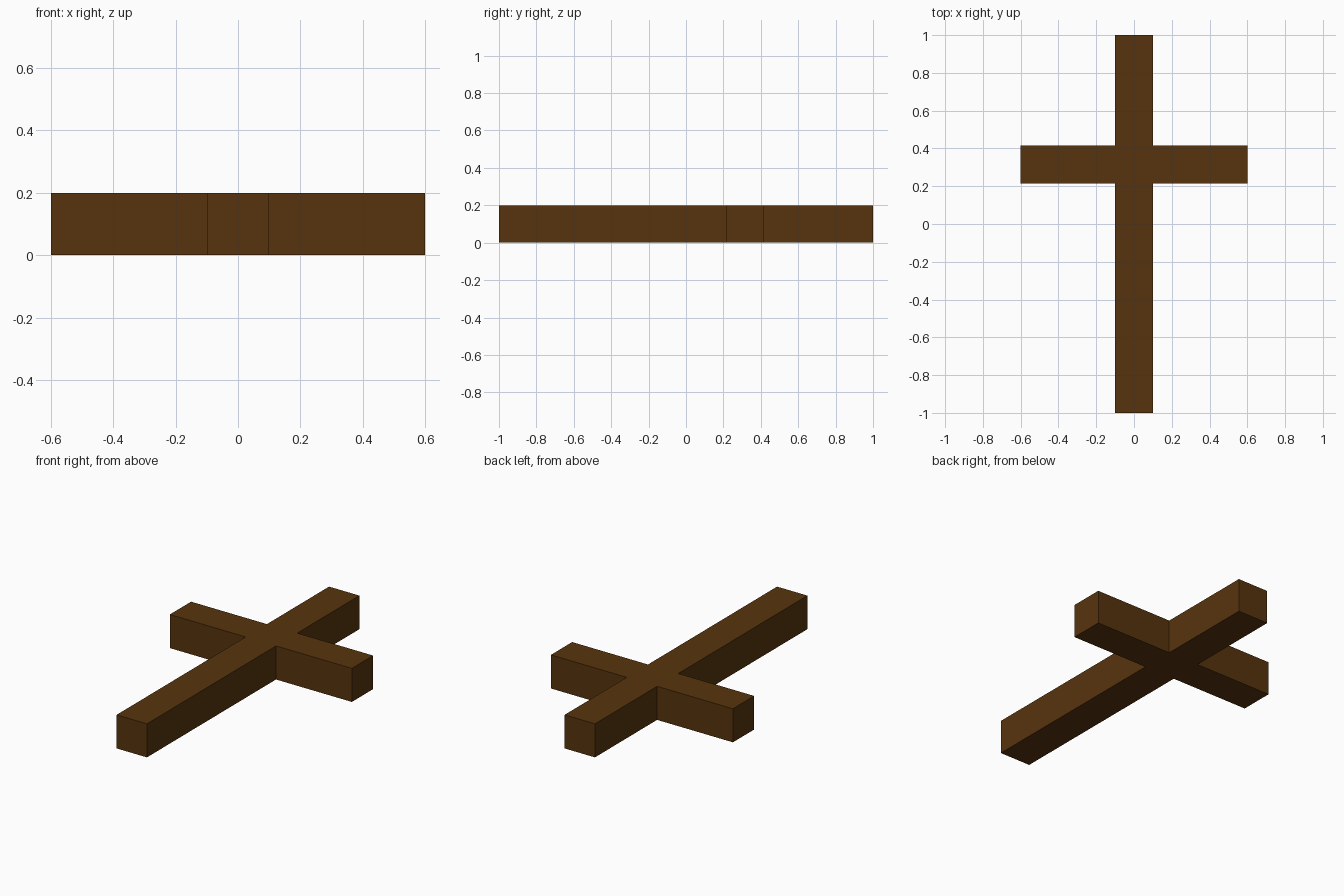
import bpy
import bmesh

cube = bpy.data.objects.get("Cube")
if cube:
    bpy.data.objects.remove(cube, do_unlink=True)

HALF = 0.1            # half the beam width
THICK = 0.2           # beam thickness
ARM = 0.6             # reach of the crossbar
BAR_LOW, BAR_HIGH = 0.215, 0.415

# Dark wood colour
wood = bpy.data.materials.new("dark_brown_wood")
wood.use_nodes = True
colour = (0.095, 0.034, 0.004, 1)
wood.diffuse_color = colour
bsdf = next(n for n in wood.node_tree.nodes if n.type == "BSDF_PRINCIPLED")
bsdf.inputs["Base Color"].default_value = colour

# Cross outline: right half from bottom to top, then mirrored back down
half = [(HALF, -1), (HALF, BAR_LOW), (ARM, BAR_LOW),
        (ARM, BAR_HIGH), (HALF, BAR_HIGH), (HALF, 1)]
outline = half + [(-x, y) for x, y in reversed(half)]

# Extrude the outline into one solid piece
bm = bmesh.new()
base = bm.faces.new([bm.verts.new((x, y, 0)) for x, y in outline])
top = bmesh.ops.extrude_face_region(bm, geom=[base], use_keep_orig=True)["geom"]
bmesh.ops.translate(bm, vec=(0, 0, THICK),
                    verts=[g for g in top if isinstance(g, bmesh.types.BMVert)])
bmesh.ops.recalc_face_normals(bm, faces=bm.faces)

mesh = bpy.data.meshes.new("wooden_cross")
bm.to_mesh(mesh)
bm.free()
mesh.materials.append(wood)
cross = bpy.data.objects.new("wooden_cross", mesh)
bpy.context.collection.objects.link(cross)
